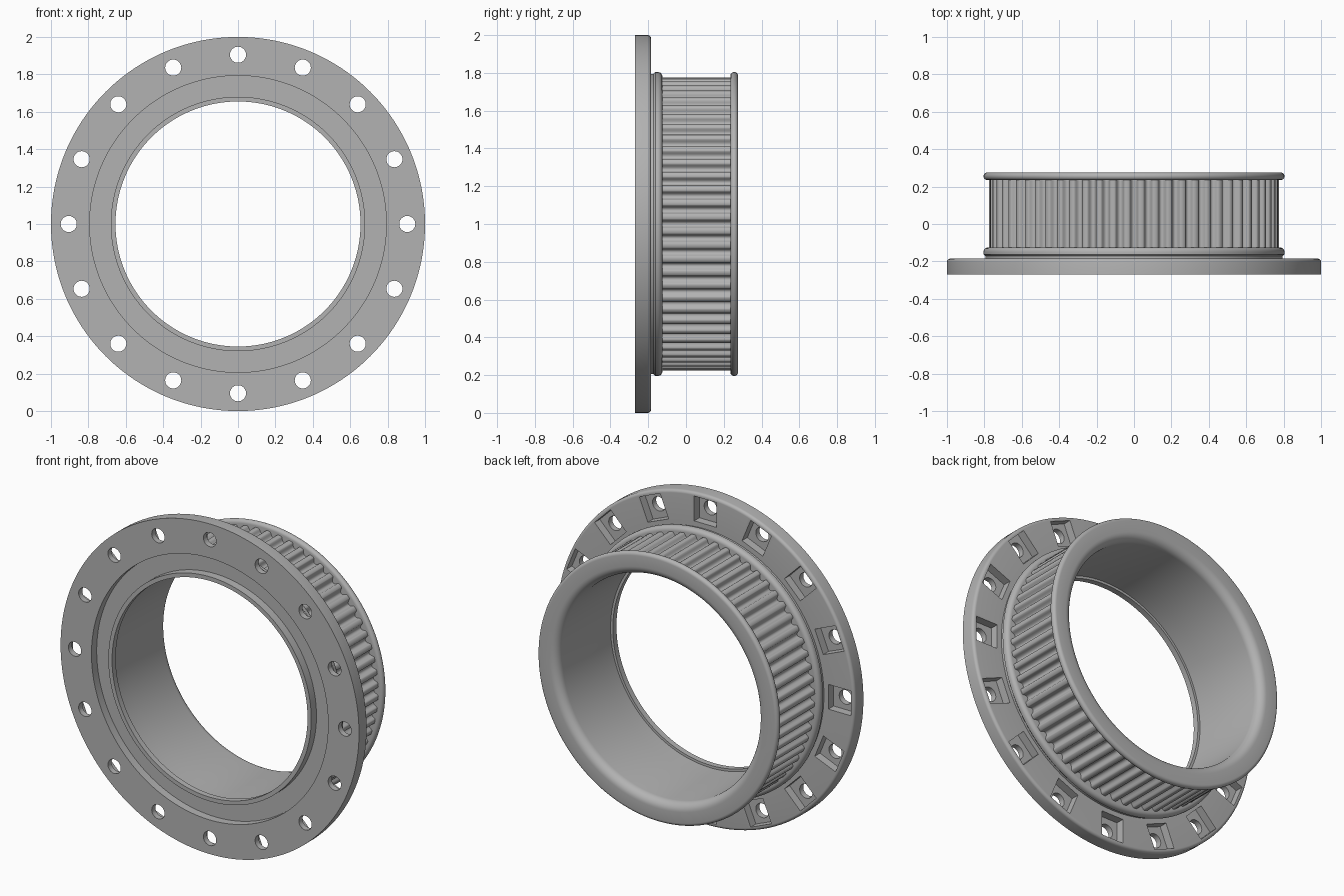
import bpy, bmesh, math
from mathutils import Matrix, Vector

if "Cube" in bpy.data.objects:
    bpy.data.objects.remove(bpy.data.objects["Cube"])

TEETH, BOLTS = 64, 16
CENTRE = Matrix.Translation((0, 0, 1))

grey = bpy.data.materials.new("plain grey")
grey.diffuse_color = (0.45, 0.45, 0.45, 1)
grey.use_nodes = True
grey.node_tree.nodes["Principled BSDF"].inputs["Base Color"].default_value = grey.diffuse_color


def finish(name, bm):
    bmesh.ops.recalc_face_normals(bm, faces=bm.faces)
    mesh = bpy.data.meshes.new(name)
    bm.to_mesh(mesh)
    bm.free()
    mesh.materials.append(grey)
    ob = bpy.data.objects.new(name, mesh)
    bpy.context.collection.objects.link(ob)
    return ob


def activate(ob):
    bpy.ops.object.select_all(action='DESELECT')
    ob.select_set(True)
    bpy.context.view_layer.objects.active = ob


def smooth(ob, angle=32):
    activate(ob)
    bpy.ops.object.shade_smooth_by_angle(angle=math.radians(angle))


def arc(r, y, radius, start, end, steps=6):
    """Profile points (r, y) on an arc; 0 degrees points outward, 90 to the rear."""
    angles = [math.radians(start + (end - start) * i / steps) for i in range(steps + 1)]
    return [(r + radius * math.cos(a), y + radius * math.sin(a)) for a in angles]


def lathe(name, profile, segments=192, closed=True):
    """Revolve an (r, y) profile around the y axis."""
    bm = bmesh.new()
    rings = []
    for i in range(segments):
        a = 2 * math.pi * i / segments
        rings.append([bm.verts.new((r * math.cos(a), y, 1 + r * math.sin(a)))
                      for r, y in profile])
    n = len(profile)
    for i in range(segments):
        p, q = rings[i], rings[(i + 1) % segments]
        for j in range(n if closed else n - 1):
            k = (j + 1) % n
            bm.faces.new((p[j], p[k], q[k], q[j]))
    return finish(name, bm)


def cut(target, name, make):
    """Subtract one cutter per bolt position, spaced around the y axis."""
    bm = bmesh.new()
    for i in range(BOLTS):
        spin = Matrix.Rotation(2 * math.pi * i / BOLTS, 4, 'Y')
        make(bm, CENTRE @ spin)
    cutter = finish(name, bm)
    cutter.hide_render = True
    mod = target.modifiers.new(name, 'BOOLEAN')
    mod.operation, mod.solver, mod.object = 'DIFFERENCE', 'EXACT', cutter
    activate(target)
    bpy.ops.object.modifier_apply(modifier=name)
    bpy.data.objects.remove(cutter)


# Bolt flange with shallow front recess, thin bore lip and rounded collar
flange = lathe("bolt_flange", [
    (0.655, -0.27), (0.68, -0.27), (0.68, -0.22), (0.793, -0.22), (0.793, -0.27),
    (1.0, -0.27)]
    + arc(0.982, -0.203, 0.018, 0, 90)
    + [(0.795, -0.185), (0.795, -0.172), (0.805, -0.162)]
    + arc(0.78, -0.15, 0.025, 0, 90)
    + [(0.67, -0.125), (0.67, -0.235), (0.655, -0.235)])


# Square nut pockets in the rear face, then round through holes
def pocket(bm, matrix):
    place = matrix @ Matrix.Translation((0, -0.185, 0.9))
    bmesh.ops.create_cube(bm, size=1, matrix=place @ Matrix.Diagonal((0.15, 0.1, 0.15, 1)))


def hole(bm, matrix):
    place = matrix @ Matrix.Translation((0, -0.22, 0.905)) @ Matrix.Rotation(math.pi / 2, 4, 'X')
    bmesh.ops.create_cone(bm, cap_ends=True, segments=32, radius1=0.043, radius2=0.043,
                          depth=0.3, matrix=place)


cut(flange, "nut_pockets", pocket)
cut(flange, "bolt_holes", hole)
smooth(flange)

# Toothed drum: rounded grooves between flat-topped teeth
bm = bmesh.new()
STEP = [(-0.5, 0), (-0.36, 0), (-0.29, 0.004), (-0.24, 0.013), (-0.18, 0.022),
        (-0.1, 0.028), (0, 0.03), (0.1, 0.028), (0.18, 0.022), (0.24, 0.013),
        (0.29, 0.004), (0.36, 0)]
columns = []
for t in range(TEETH):
    for f, depth in STEP:
        a, r = 2 * math.pi * (t + f) / TEETH, 0.776 - depth
        columns.append([bm.verts.new((r * math.cos(a), y, 1 + r * math.sin(a)))
                        for y in (-0.126, 0.24)])
for i, c in enumerate(columns):
    d = columns[(i + 1) % len(columns)]
    bm.faces.new((c[0], c[1], d[1], d[0]))
drum = finish("toothed_drum", bm)
for p in drum.data.polygons:  # outward normals on the open shell
    if p.normal.dot(p.center - Vector((0, p.center.y, 1))) < 0:
        p.flip()
smooth(drum, 40)

# Rear rim: rounded bead outside, wide fillet running into the bore sleeve
rim = lathe("rear_rim",
            [(0.67, -0.125), (0.72, -0.125), (0.72, 0.235)]
            + arc(0.785, 0.255, 0.02, -90, 90, 10)
            + arc(0.72, 0.225, 0.05, 90, 180, 8))
smooth(rim)
